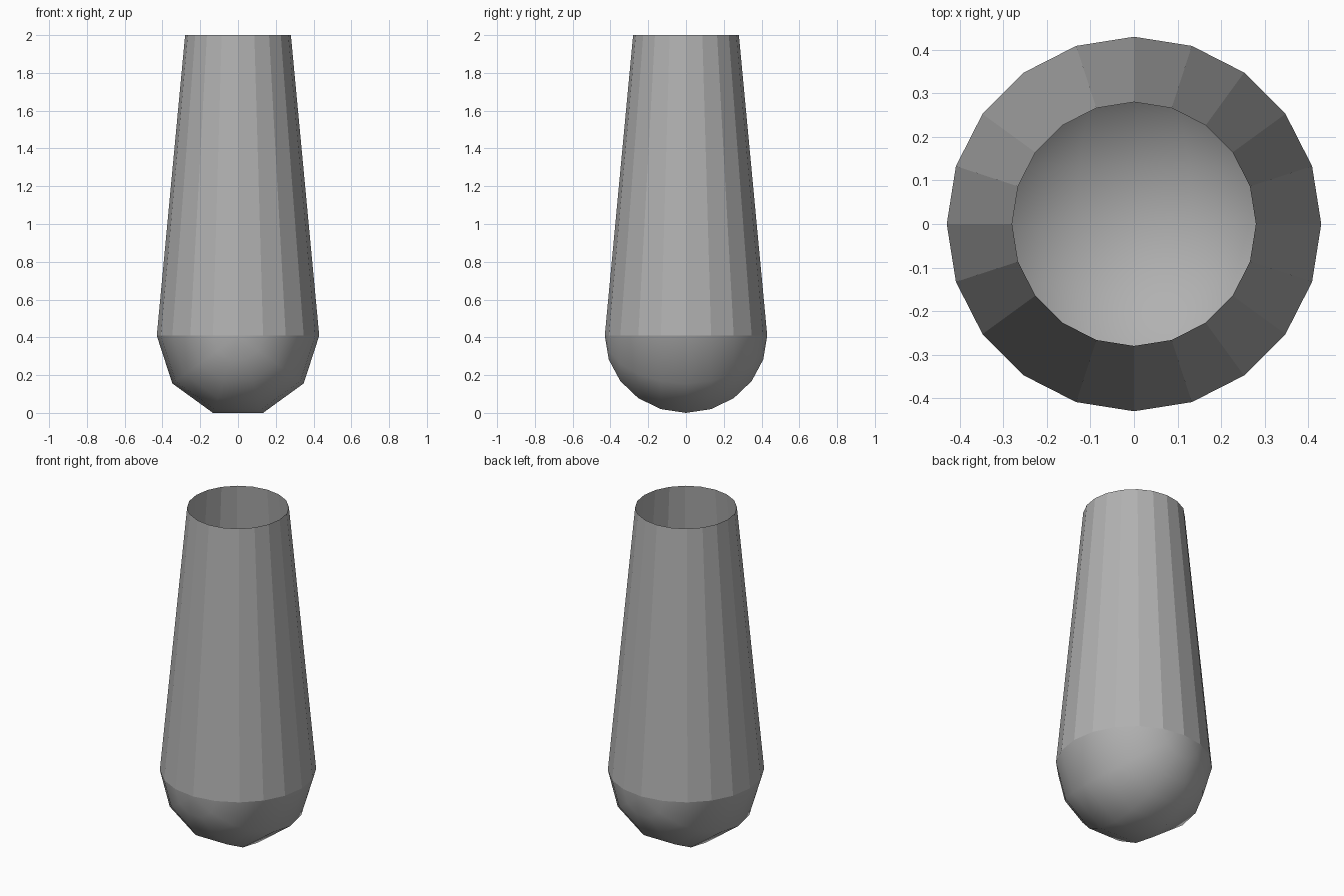
import bpy
import bmesh
from math import sin, cos, pi

cube = bpy.data.objects.get("Cube")
if cube:
    bpy.data.objects.remove(cube)

RADIUS, TOP_RADIUS, HEIGHT = 0.43, 0.28, 2.0
SIDES, DOME_STEPS = 20, 5
RIM_Z = RADIUS * cos(pi / 10)  # lowest dome edge rests on the ground

grey = bpy.data.materials.new("mid grey")
grey.use_nodes = True
grey.diffuse_color = (0.44, 0.44, 0.44, 1)
grey.node_tree.nodes["Principled BSDF"].inputs["Base Color"].default_value = grey.diffuse_color


def surface(name, rows, smooth):
    """Bridge rows of points with quads, weld coincident points and add the object."""
    bm = bmesh.new()
    grid = [[bm.verts.new(point) for point in row] for row in rows]
    for row, following in zip(grid, grid[1:]):
        for i in range(len(row) - 1):
            bm.faces.new((row[i], row[i + 1], following[i + 1], following[i]))
    bmesh.ops.remove_doubles(bm, verts=bm.verts, dist=0.0005)
    bmesh.ops.recalc_face_normals(bm, faces=bm.faces)
    for face in bm.faces:
        face.smooth = smooth
    mesh = bpy.data.meshes.new(name)
    bm.to_mesh(mesh)
    bm.free()
    mesh.materials.append(grey)
    bpy.context.collection.objects.link(bpy.data.objects.new(name, mesh))


# Tapered faceted wall, open at both ends
turns = [2 * pi * i / SIDES for i in range(SIDES + 1)]
surface("tapered_wall",
        [[(r * cos(a), r * sin(a), z) for a in turns]
         for r, z in ((RADIUS, RIM_Z), (TOP_RADIUS, HEIGHT))],
        False)

# Rounded bottom: half of the rim swung under the wall about the y axis
half = SIDES // 2
arc = [pi * i / half - pi / 2 for i in range(half + 1)]
swing = [pi * i / DOME_STEPS for i in range(DOME_STEPS + 1)]
surface("rounded_bottom",
        [[(RADIUS * cos(a) * cos(t), RADIUS * sin(a), RIM_Z - RADIUS * cos(a) * sin(t))
          for a in arc] for t in swing],
        True)
